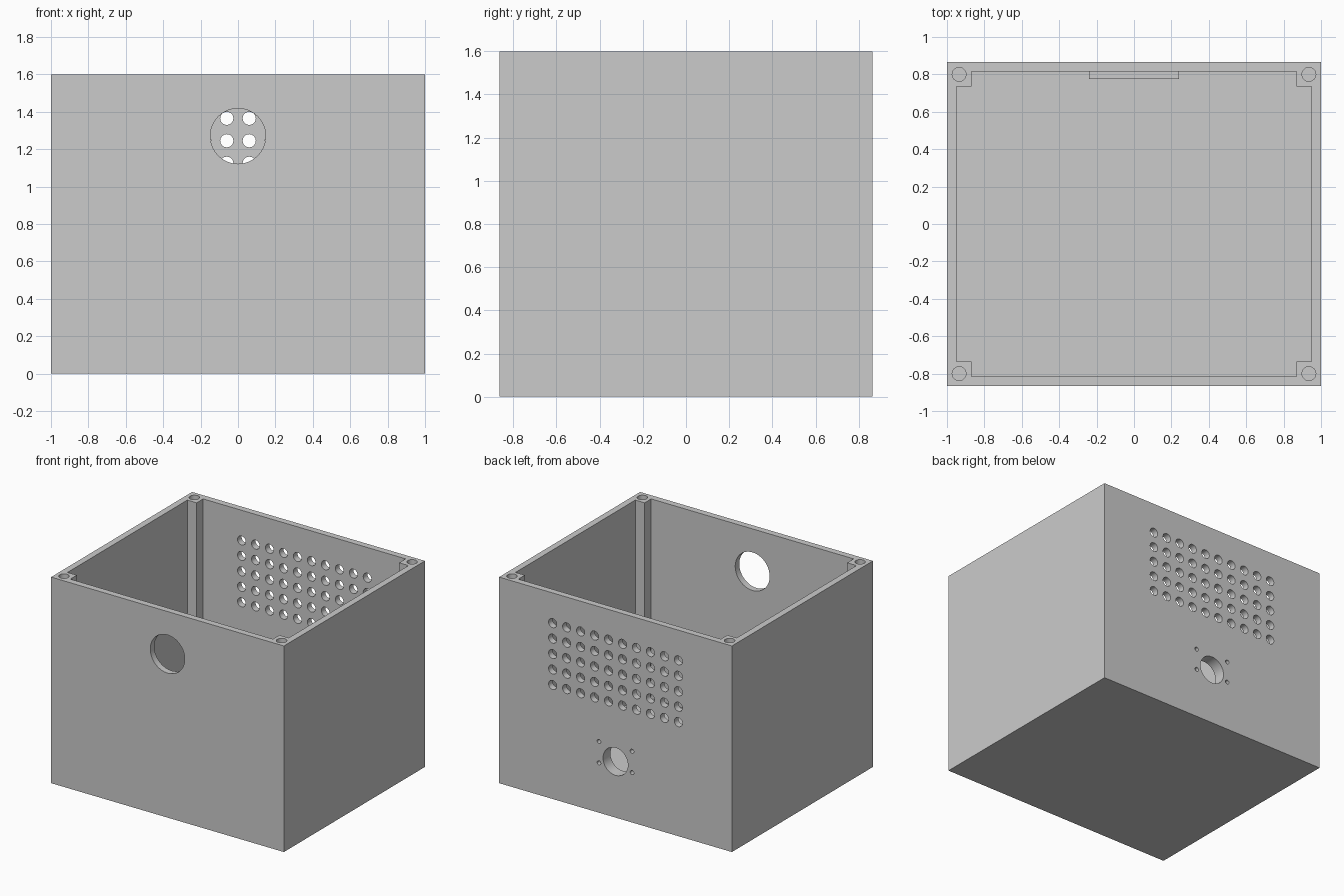
import bpy, bmesh, math
from mathutils import Matrix, Vector

if "Cube" in bpy.data.objects:
    bpy.data.objects.remove(bpy.data.objects["Cube"])

W, D, H = 1.0, 0.865, 1.6          # half width, half depth, height
WALL, FLOOR = 0.05, 0.05
IX, IY = W - WALL, D - WALL        # inner half sizes
POST = 0.08

grey = bpy.data.materials.new("plain grey")
grey.use_nodes = True
colour = (0.6, 0.6, 0.6, 1)
grey.diffuse_color = colour
grey.node_tree.nodes["Principled BSDF"].inputs["Base Color"].default_value = colour


def make_object(name, bm):
    bmesh.ops.recalc_face_normals(bm, faces=bm.faces)
    mesh = bpy.data.meshes.new(name)
    bm.to_mesh(mesh)
    bm.free()
    mesh.materials.append(grey)
    obj = bpy.data.objects.new(name, mesh)
    bpy.context.collection.objects.link(obj)
    return obj


def box(name, low, high):
    bm = bmesh.new()
    low, high = Vector(low), Vector(high)
    size = high - low
    bmesh.ops.create_cube(bm, size=1, matrix=Matrix.Translation((low + high) / 2)
                          @ Matrix.Diagonal((*size, 1)))
    return make_object(name, bm)


def add_hole(bm, centre, radius, length, along_y=True, sides=32):
    turn = Matrix.Rotation(math.pi / 2, 4, "X") if along_y else Matrix()
    bmesh.ops.create_cone(bm, cap_ends=True, segments=sides, radius1=radius, radius2=radius,
                          depth=length, matrix=Matrix.Translation(centre) @ turn)


def combine(target, tool, operation):
    mod = target.modifiers.new(operation, "BOOLEAN")
    mod.object, mod.operation, mod.solver = tool, operation, "EXACT"
    bpy.context.view_layer.objects.active = target
    bpy.ops.object.modifier_apply(modifier=mod.name)
    bpy.data.objects.remove(tool)


# Outer block
enclosure = box("enclosure_box", (-W, -D, 0), (W, D, H))

# Inner cavity, notched at the corners to leave the screw posts
bm = bmesh.new()
outline = []
for sx, sy in ((1, 1), (-1, 1), (-1, -1), (1, -1)):
    corner = [(sx * IX, sy * (IY - POST)), (sx * (IX - POST), sy * (IY - POST)),
              (sx * (IX - POST), sy * IY)]
    outline += corner if sx == sy else corner[::-1]
face = bm.faces.new([bm.verts.new((x, y, FLOOR)) for x, y in outline])
top = bmesh.ops.extrude_face_region(bm, geom=[face])
bmesh.ops.translate(bm, vec=(0, 0, H), verts=[g for g in top["geom"]
                                              if isinstance(g, bmesh.types.BMVert)])
combine(enclosure, make_object("cavity_cutter", bm), "DIFFERENCE")

# Thickened pad behind the socket, inside the back wall
combine(enclosure, box("socket_pad", (-0.24, IY - 0.04, 0.22), (0.24, IY + 0.02, 0.68)), "UNION")

# All round holes
bm = bmesh.new()
add_hole(bm, (0, -D, 1.27), 0.148, 0.2, sides=64)              # front opening
for col in range(10):                                          # vent grid
    for row in range(5):
        add_hole(bm, (-0.54 + 0.12 * col, D, 1.365 - 0.12 * row), 0.035, 0.2)
add_hole(bm, (0, D, 0.435), 0.107, 0.3, sides=48)              # socket
for sx in (-1, 1):
    for sz in (-1, 1):
        add_hole(bm, (sx * 0.142, D, 0.47 + sz * 0.083), 0.016, 0.3, sides=20)
    for sy in (-1, 1):                                         # lid screws
        add_hole(bm, (sx * 0.935, sy * 0.8, H), 0.037, 0.5, along_y=False)
combine(enclosure, make_object("hole_cutter", bm), "DIFFERENCE")

# Smooth hole walls, sharp edges elsewhere
bpy.ops.object.select_all(action="DESELECT")
enclosure.select_set(True)
bpy.context.view_layer.objects.active = enclosure
bpy.ops.object.shade_smooth_by_angle(angle=math.radians(30))
